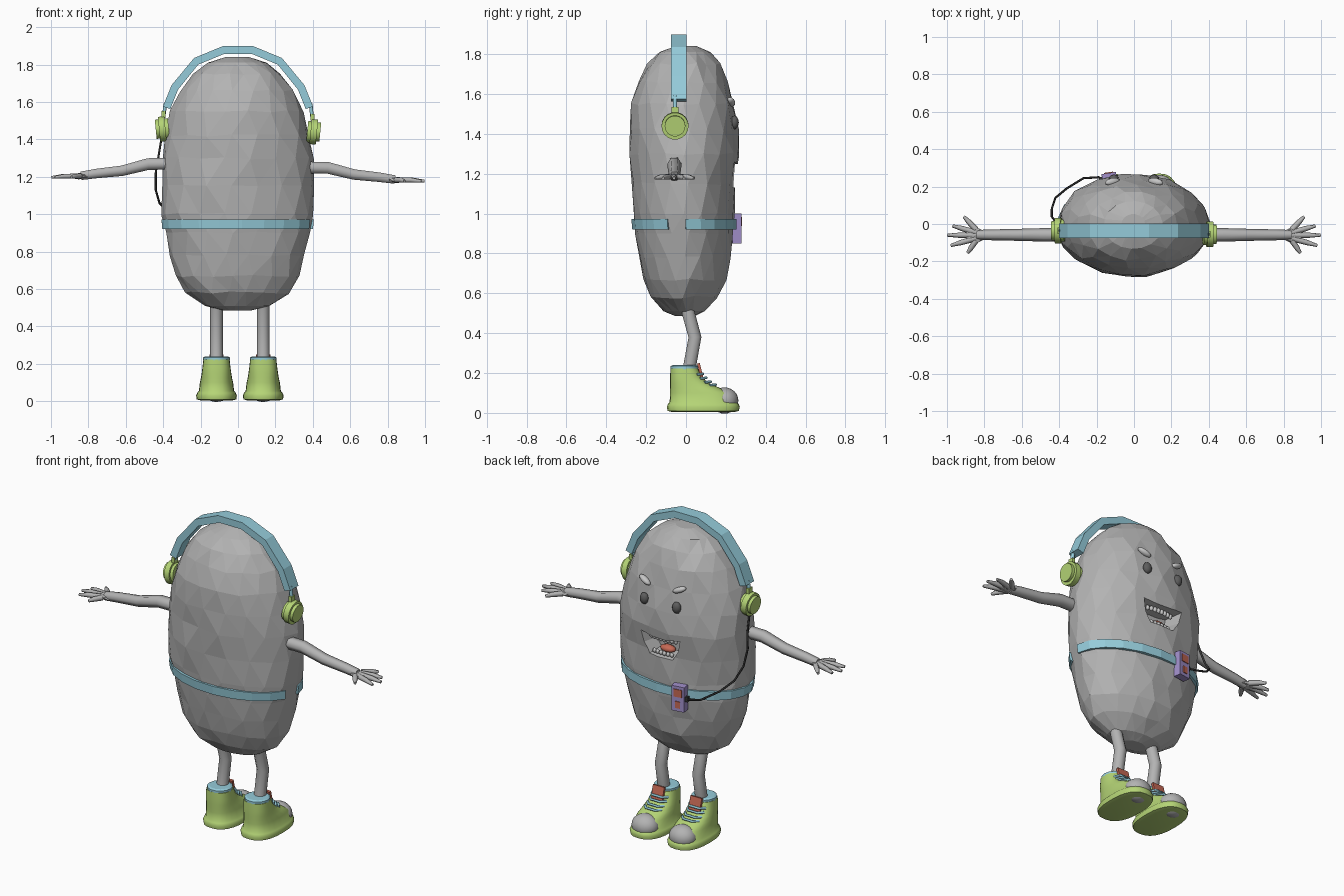
import bpy, bmesh, math, random
from mathutils import Matrix, Vector

if "Cube" in bpy.data.objects:
    bpy.data.objects.remove(bpy.data.objects["Cube"])

random.seed(4)


def mat(name, *rgb):
    m = bpy.data.materials.new(name)
    m.diffuse_color = (*rgb, 1)
    m.use_nodes = True
    m.node_tree.nodes["Principled BSDF"].inputs["Base Color"].default_value = m.diffuse_color
    return m


GREY = mat("body grey", .45, .45, .45)
PALE = mat("pale grey", .56, .56, .56)
DARK = mat("eye grey", .11, .11, .11)
BLACK = mat("cable black", .035, .035, .035)
GREEN = mat("lime green", .46, .66, .18)
BLUE = mat("light blue", .30, .60, .70)
RED = mat("coral red", .56, .14, .09)
PURPLE = mat("violet", .36, .28, .60)


def finish(bm, name, material, smooth=None):
    bmesh.ops.recalc_face_normals(bm, faces=bm.faces)
    me = bpy.data.meshes.new(name)
    bm.to_mesh(me)
    bm.free()
    me.materials.append(material)
    if smooth:
        me.shade_smooth()
        me.set_sharp_from_angle(angle=math.radians(smooth))
    ob = bpy.data.objects.new(name, me)
    bpy.context.collection.objects.link(ob)
    return ob


def place(loc, size, rot=(0, 0, 0)):
    r = Matrix.Rotation(rot[2], 4, 'Z') @ Matrix.Rotation(rot[1], 4, 'Y') @ Matrix.Rotation(rot[0], 4, 'X')
    return Matrix.Translation(loc) @ r @ Matrix.Diagonal((*size, 1))


def ball(name, material, loc, size, rot=(0, 0, 0), sub=2, smooth=60):
    bm = bmesh.new()
    bmesh.ops.create_icosphere(bm, subdivisions=sub, radius=1, matrix=place(loc, size, rot))
    return finish(bm, name, material, smooth)


def box(name, material, loc, size, rot=(0, 0, 0)):
    bm = bmesh.new()
    bmesh.ops.create_cube(bm, size=1, matrix=place(loc, size, rot))
    return finish(bm, name, material)


def tube(name, material, pts, radii, res=1, smooth=None):
    """Swept tube through points with a radius at each point."""
    cu = bpy.data.curves.new(name, 'CURVE')
    cu.dimensions = '3D'
    cu.bevel_depth, cu.bevel_resolution, cu.use_fill_caps = 1, res, True
    sp = cu.splines.new('POLY')
    sp.points.add(len(pts) - 1)
    for p, co, r in zip(sp.points, pts, radii):
        p.co, p.radius = (*co, 1), r
    tmp = bpy.data.objects.new(name + "_path", cu)
    bpy.context.collection.objects.link(tmp)
    me = bpy.data.meshes.new_from_object(tmp.evaluated_get(bpy.context.evaluated_depsgraph_get()))
    bpy.data.objects.remove(tmp)
    bm = bmesh.new()
    bm.from_mesh(me)
    return finish(bm, name, material, smooth)


def skin(bm, rings):
    """Join rings of vertices and close both ends."""
    for a, b in zip(rings, rings[1:]):
        n = len(a)
        for i in range(n):
            bm.faces.new((a[i], a[(i + 1) % n], b[(i + 1) % n], b[i]))
    bm.faces.new(rings[0])
    bm.faces.new(rings[-1])


# Body cross-sections: height, half width, back y, face y
BODY = [(.485, .07, -.05, .04), (.51, .17, -.11, .09), (.58, .27, -.18, .155), (.67, .325, -.215, .195),
        (.78, .36, -.235, .22), (.90, .385, -.25, .235), (1.0, .40, -.265, .24), (1.15, .405, -.275, .247),
        (1.30, .40, -.28, .268), (1.42, .385, -.277, .257), (1.55, .35, -.27, .237), (1.66, .30, -.24, .21),
        (1.75, .235, -.19, .165), (1.81, .155, -.13, .12), (1.84, .06, -.05, .05)]


def section(z):
    for a, b in zip(BODY, BODY[1:]):
        if a[0] <= z <= b[0]:
            t = (z - a[0]) / (b[0] - a[0])
            return [p + (q - p) * t for p, q in zip(a, b)][1:]


def around(z, ang, grow=0):
    rx, y0, y1 = section(z)
    return Vector((-.004 + (rx + grow) * math.cos(ang),
                   (y0 + y1) / 2 + ((y1 - y0) / 2 + grow) * math.sin(ang), z))


def face_y(x, z):
    rx, y0, y1 = section(z)
    return (y0 + y1) / 2 + (y1 - y0) / 2 * math.sqrt(1 - (x / rx) ** 2)


# Faceted body with the mouth cut out
bm = bmesh.new()
N = 18
rings = []
for k, row in enumerate(BODY):
    j = .007 if 1 < k < len(BODY) - 2 else 0
    rings.append([bm.verts.new(around(row[0], (i + .3 * (k % 2)) * math.tau / N, .003)
                               + Vector([random.uniform(-j, j) for _ in range(3)])) for i in range(N)])
skin(bm, rings)
bmesh.ops.triangulate(bm, faces=bm.faces)
body = finish(bm, "body", GREY)

bm = bmesh.new()
outline = [(-.14, 1.265), (-.05, 1.25), (.05, 1.25), (.14, 1.265), (.125, 1.19), (.085, 1.125), (-.085, 1.125), (-.125, 1.19)]
skin(bm, [[bm.verts.new((x * s, y, 1.2 + (z - 1.2) * s)) for x, z in outline] for y, s in ((.15, .7), (.3, 1.08))])
cutter = finish(bm, "mouth_cutter", GREY)
cutter.hide_render = True
mod = body.modifiers.new("mouth", 'BOOLEAN')
mod.operation, mod.object, mod.solver = 'DIFFERENCE', cutter, 'EXACT'
bpy.context.view_layer.objects.active = body
bpy.ops.object.modifier_apply(modifier="mouth")
bpy.data.objects.remove(cutter)

# Teeth and tongue
for i in range(8):
    x = (i - 3.5) * .023
    y = .222 - 1.5 * x * x
    ball("upper_tooth", PALE, (x, y, 1.232), (.013, .012, .019), sub=1)
    if 0 < i < 7:
        ball("lower_tooth", PALE, (x, y, 1.147), (.013, .012, .016), sub=1)
ball("tongue", RED, (-.01, .185, 1.165), (.05, .03, .022))

# Eyes and angry brows
for s in (-1, 1):
    ball("eye", DARK, (s * .108, face_y(.108, 1.457) + .003, 1.457), (.027, .022, .035))
    ball("eyebrow", PALE, (s * .115, face_y(.115, 1.56) + .006, 1.56), (.044, .02, .017), (0, -s * .42, -s * .2))

# Belt, open on one side
bm = bmesh.new()
start, stop, n = .03, math.tau - .32, 20
prev = None
for i in range(n + 1):
    a = start + (stop - start) * i / n
    cur = [bm.verts.new(around(z, a, g)) for z, g in ((.92, -.01), (.92, .017), (.972, .014), (.972, -.01))]
    if prev:
        for k in range(4):
            bm.faces.new((prev[k], prev[(k + 1) % 4], cur[(k + 1) % 4], cur[k]))
    else:
        bm.faces.new(cur)
    prev = cur
bm.faces.new(prev)
finish(bm, "belt", BLUE)

# Headband arch
half = [(.402, 1.575), (.355, 1.69), (.235, 1.835), (.08, 1.899)]
arch = half + [(-x, z) for x, z in reversed(half)]
bm = bmesh.new()
rings = []
for x, z in arch:
    d = Vector((x, 0, z - 1.45)).normalized() * .042
    rings.append([bm.verts.new((x - d.x * f, y, z - d.z * f)) for f, y in ((0, -.075), (0, .002), (1, .002), (1, -.075))])
skin(bm, rings)
finish(bm, "headband", BLUE)

# Ear cups with stems
for s, y, z in ((-1, -.035, 1.455), (1, -.055, 1.44)):
    bm = bmesh.new()
    tilt = (0, math.pi / 2 + s * .1, 0)
    for dx, r, d in ((0, .068, .034), (.02, .052, .03), (-.02, .058, .03)):
        bmesh.ops.create_cone(bm, cap_ends=True, segments=18, radius1=r, radius2=r, depth=d,
                              matrix=place((s * (.405 + dx), y, z), (1, 1, 1), tilt))
    finish(bm, "ear_cup", GREEN, 35)
    box("cup_bracket", GREEN, (s * .398, y, z + .078), (.02, .035, .035))
    tube("cup_stem", BLUE, [(s * .396, y, z + .08), (s * .388, y, 1.59)], [.011] * 2)

# Arms and spread hands
for s, dz in ((-1, 0), (1, -.02)):
    tube("arm", GREY, [(s * x, -.058, z + dz) for x, z in ((.34, 1.27), (.48, 1.268), (.62, 1.232), (.76, 1.217), (.84, 1.205))],
         [.036, .036, .032, .029, .026], 1)
    ball("palm", GREY, (s * .85, -.06, 1.203 + dz), (.062, .045, .017), sub=1, smooth=None)
    for tx, ty in ((.91, .04), (.97, -.01), (.998, -.06), (.98, -.115), (.89, -.155)):
        root = Vector((s * .845, -.06 + (ty + .06) * .3, 1.204 + dz))
        tip = Vector((s * tx, ty, 1.197 + dz))
        tube("finger", GREY, [root, root.lerp(tip, .6) + Vector((0, 0, .003)), tip], [.016, .014, .008])

# Legs and shoes
SHOE = [(.004, .085, -.07, .24), (.01, .106, -.092, .265), (.03, .109, -.096, .27), (.045, .103, -.09, .264),
        (.055, .094, -.082, .25), (.10, .089, -.08, .225), (.125, .083, -.08, .17), (.15, .079, -.08, .115),
        (.18, .075, -.08, .08), (.222, .07, -.078, .06)]
for cx in (-.115, .135):
    tube("leg", GREY, [(cx, .005, .56), (cx, .012, .50), (cx, .045, .38), (cx, .012, .20)], [.034] * 4, 3, 40)
    bm = bmesh.new()
    rings = []
    for z, w, y0, y1 in SHOE:
        ring = []
        for i in range(24):
            c, s = math.cos(i * math.tau / 24), math.sin(i * math.tau / 24)
            ring.append(bm.verts.new((cx + w * math.copysign(abs(c) ** .8, c),
                                      (y0 + y1) / 2 + (y1 - y0) / 2 * math.copysign(abs(s) ** .8, s), z)))
        rings.append(ring)
    skin(bm, rings)
    finish(bm, "shoe", GREEN, 50)
    ball("toe_cap", GREY, (cx, .193, .062), (.08, .07, .066), sub=3)
    box("shoe_tongue", RED, (cx, .073, .205), (.075, .014, .09), (.25, 0, 0))
    # Ankle collar
    tube("collar", BLUE, [(cx, -.008, .212), (cx, -.008, .218), (cx, -.008, .234), (cx, -.008, .24)],
         [.062, .071, .071, .06], 5, 40)
    for y, z in ((.088, .192), (.105, .172), (.128, .153), (.152, .138)):
        tube("lace", BLUE, [(cx - .055, y - .035, z), (cx - .03, y - .003, z + .004), (cx + .03, y - .003, z + .004),
                            (cx + .055, y - .035, z)], [.007] * 4)

# Music player clipped to the belt
turn = Matrix.Translation((-.132, .25, .925)) @ Matrix.Rotation(.15, 4, 'Z')
for name, material, loc, size in (("player", PURPLE, (0, 0, 0), (.078, .045, .15)),
                                  ("player_screen", RED, (0, .024, .035), (.05, .006, .045)),
                                  ("player_button", RED, (0, .024, -.035), (.03, .006, .04)),
                                  ("player_plug", BLACK, (-.045, 0, 0), (.02, .018, .03))):
    box(name, material, turn @ Vector(loc), size, (0, 0, .15))

# Cable from ear cup to player
path = [(-.41, -.02, 1.40), (-.425, .02, 1.31), (-.44, .04, 1.22), (-.44, .08, 1.13), (-.42, .14, 1.06),
        (-.36, .19, 1.0), (-.27, .245, .945), (-.185, .25, .925)]
tube("cable", BLACK, path, [.006] * len(path), 1, 60)
